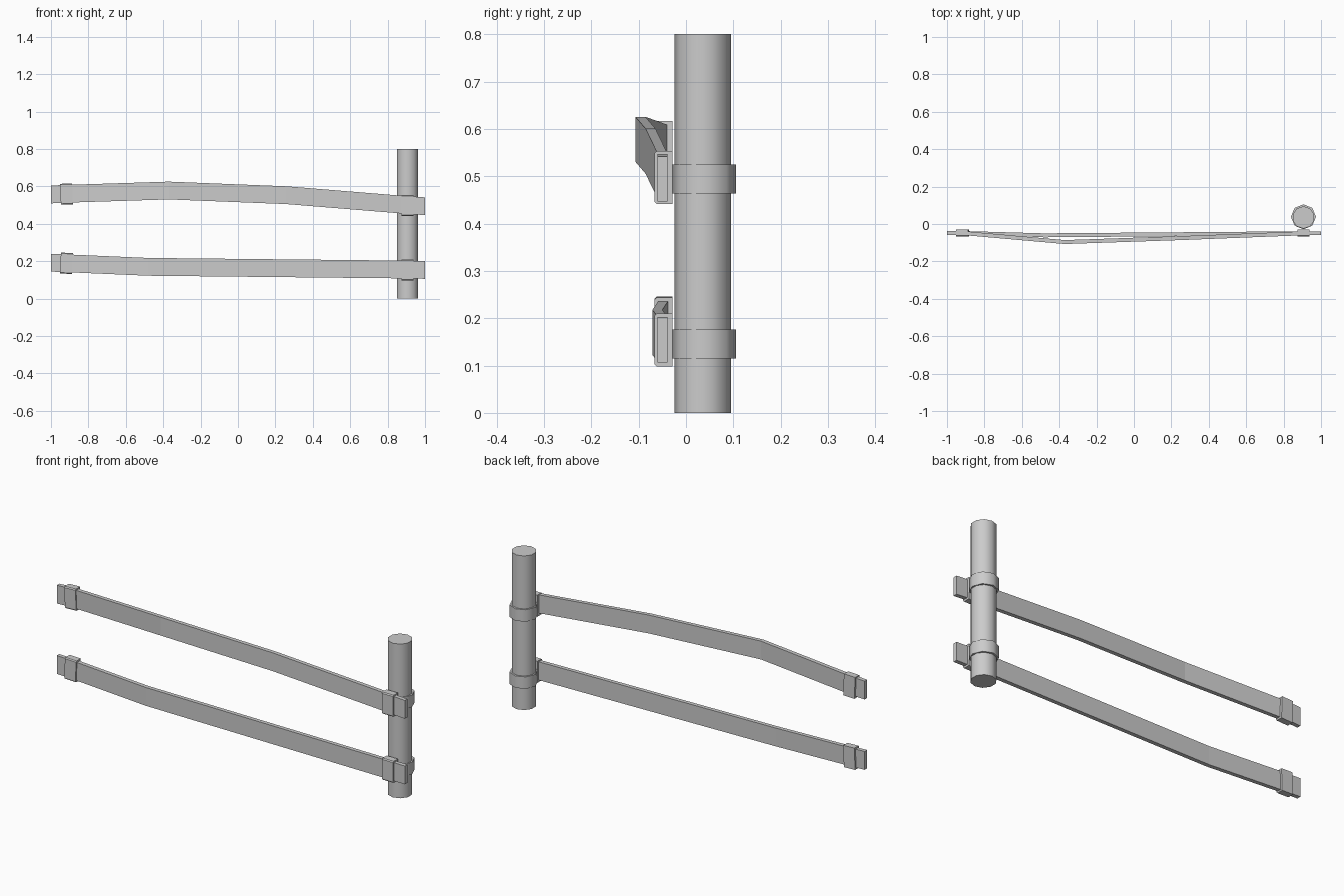
import bpy, bmesh, math
from mathutils import Vector, Matrix

if "Cube" in bpy.data.objects:
    bpy.data.objects.remove(bpy.data.objects["Cube"])

POST_X = 0.906


def finish(name, bm, smooth=False):
    bmesh.ops.recalc_face_normals(bm, faces=bm.faces)
    me = bpy.data.meshes.new(name)
    bm.to_mesh(me)
    bm.free()
    if smooth:
        for p in me.polygons:
            p.use_smooth = True
        me.set_sharp_from_angle(angle=math.radians(50))
    ob = bpy.data.objects.new(name, me)
    bpy.context.collection.objects.link(ob)
    return ob


def loft(bm, sections):
    """Skin equal-length point loops and cap both ends."""
    loops = [[bm.verts.new(p) for p in s] for s in sections]
    n = len(loops[0])
    for a, b in zip(loops, loops[1:]):
        for i in range(n):
            j = (i + 1) % n
            bm.faces.new((a[i], a[j], b[j], b[i]))
    bm.faces.new(loops[0])
    bm.faces.new(loops[-1])


def prism(name, sides, r, y, z0, z1):
    """Upright cylinder with a corner pointing to the back."""
    ring = [(math.pi / 2 + 2 * math.pi * i / sides) for i in range(sides)]
    bm = bmesh.new()
    loft(bm, [[(POST_X + r * math.cos(a), y + r * math.sin(a), z) for a in ring]
              for z in (z0, z1)])
    return finish(name, bm, True)


def rail(name, path, height=0.095, thick=0.021):
    """Flat board following a bent centre line."""
    h, t = height / 2, thick / 2
    bm = bmesh.new()
    loft(bm, [[(x, y - t, z - h), (x, y + t, z - h), (x, y + t, z + h), (x, y - t, z + h)]
              for x, y, z in path])
    return finish(name, bm)


def strap(name, x, z, tilt=0.0):
    """Band around the board, front corners chamfered."""
    h, c, f, b, w = 0.056, 0.005, -0.067, -0.0285, 0.032
    prof = [(b, -h), (f + c, -h), (f, c - h), (f, h - c), (f + c, h), (b, h)]
    bm = bmesh.new()
    loft(bm, [[(sx, py, pz) for py, pz in prof] for sx in (-w, w)])
    bmesh.ops.transform(bm, verts=bm.verts,
                        matrix=Matrix.Translation((x, 0, z)) @ Matrix.Rotation(tilt, 4, 'Y'))
    return finish(name, bm)


# post
prism("post", 10, 0.0595, 0.0352, 0.0, 0.8)

# bent rails
rail("upper_rail", [(-1, -0.048, 0.557), (-0.92, -0.048, 0.5605), (-0.37, -0.0965, 0.578),
                    (0.26, -0.075, 0.553), (0.91, -0.0495, 0.5), (1, -0.0495, 0.494)])
rail("lower_rail", [(-1, -0.048, 0.192), (-0.92, -0.048, 0.189), (-0.48, -0.0605, 0.170),
                    (0.91, -0.0495, 0.1555), (1, -0.0495, 0.1535)])

# straps at both rail ends and bands round the post
for label, zl, tl, zr, tr, zb in (("upper", 0.559, -0.035, 0.497, 0.04, 0.494),
                                  ("lower", 0.189, 0.035, 0.154, 0.01, 0.1455)):
    strap(label + "_left_strap", -0.917, zl, tl)
    strap(label + "_right_strap", POST_X, zr, 0.0)
    prism(label + "_post_band", 8, 0.067, 0.0385, zb - 0.031, zb + 0.031)
